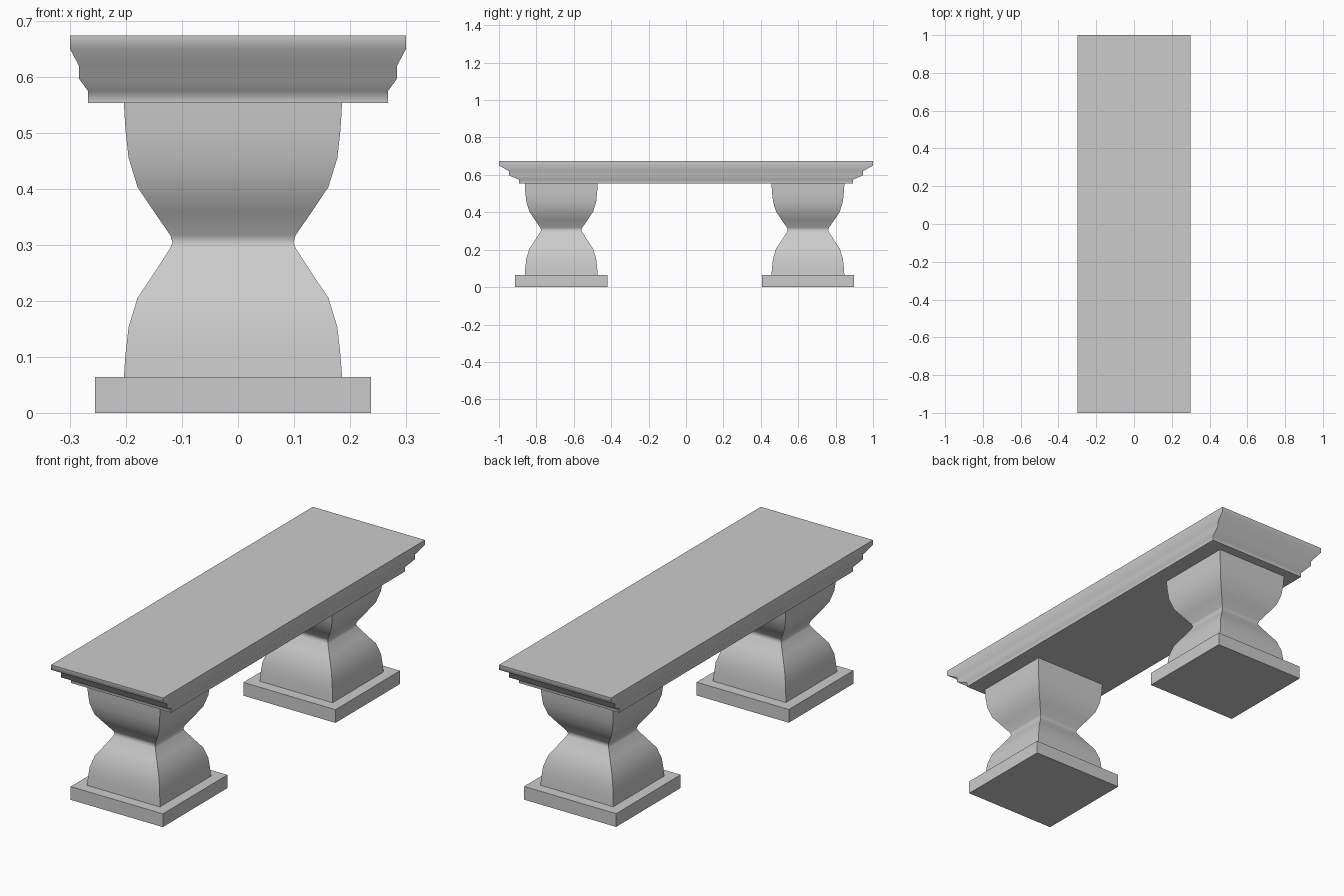
import bpy, bmesh

if "Cube" in bpy.data.objects:
    bpy.data.objects.remove(bpy.data.objects["Cube"])

def square_loft(name, profile, loc, y_scale=1.0):
    """Stack rectangular rings (half width, z); smooth along height, sharp at corners and caps."""
    bm = bmesh.new()
    rings = [[bm.verts.new((sx * h, sy * h * y_scale, z))
              for sx, sy in ((-1, -1), (1, -1), (1, 1), (-1, 1))] for h, z in profile]
    bm.faces.new(rings[0][::-1])
    bm.faces.new(rings[-1])
    for low, up in zip(rings, rings[1:]):
        for i in range(4):
            j = (i + 1) % 4
            bm.faces.new((low[i], low[j], up[j], up[i])).smooth = True
            bm.edges.get((low[i], up[i])).smooth = False
    for ring in (rings[0], rings[-1]):
        for i in range(4):
            bm.edges.get((ring[i], ring[(i + 1) % 4])).smooth = False
    mesh = bpy.data.meshes.new(name)
    bm.to_mesh(mesh)
    bm.free()
    obj = bpy.data.objects.new(name, mesh)
    obj.location = loc
    bpy.context.collection.objects.link(obj)
    return obj

# Moulded seat slab
seat = [(0.268, 0.554), (0.268, 0.575), (0.284, 0.597), (0.284, 0.62),
        (0.30, 0.65), (0.30, 0.674)]
square_loft("seat", seat, (0, 0, 0), y_scale=1 / 0.3)

# Hourglass pedestal: upper half profile (half width, height above waist), mirrored downward
waist_z = 0.3045
upper = [(0.112, 0.013), (0.141, 0.055), (0.1705, 0.099), (0.1865, 0.151),
         (0.192, 0.20), (0.195, 0.2495)]
pedestal = ([(w, waist_z - h) for w, h in reversed(upper[1:])]
            + [(0.112, waist_z - 0.01), (0.108, waist_z)]
            + [(w, waist_z + h) for w, h in upper])
pedestal[0] = (0.195, 0.064)
plinth = [(0.2465, 0.0), (0.2465, 0.064)]

# Two legs, each a pedestal on a plinth
for side, y in (("front", -0.667), ("back", 0.652)):
    square_loft(side + "_pedestal", pedestal, (-0.009, y, 0))
    square_loft(side + "_plinth", plinth, (-0.009, y, 0))
